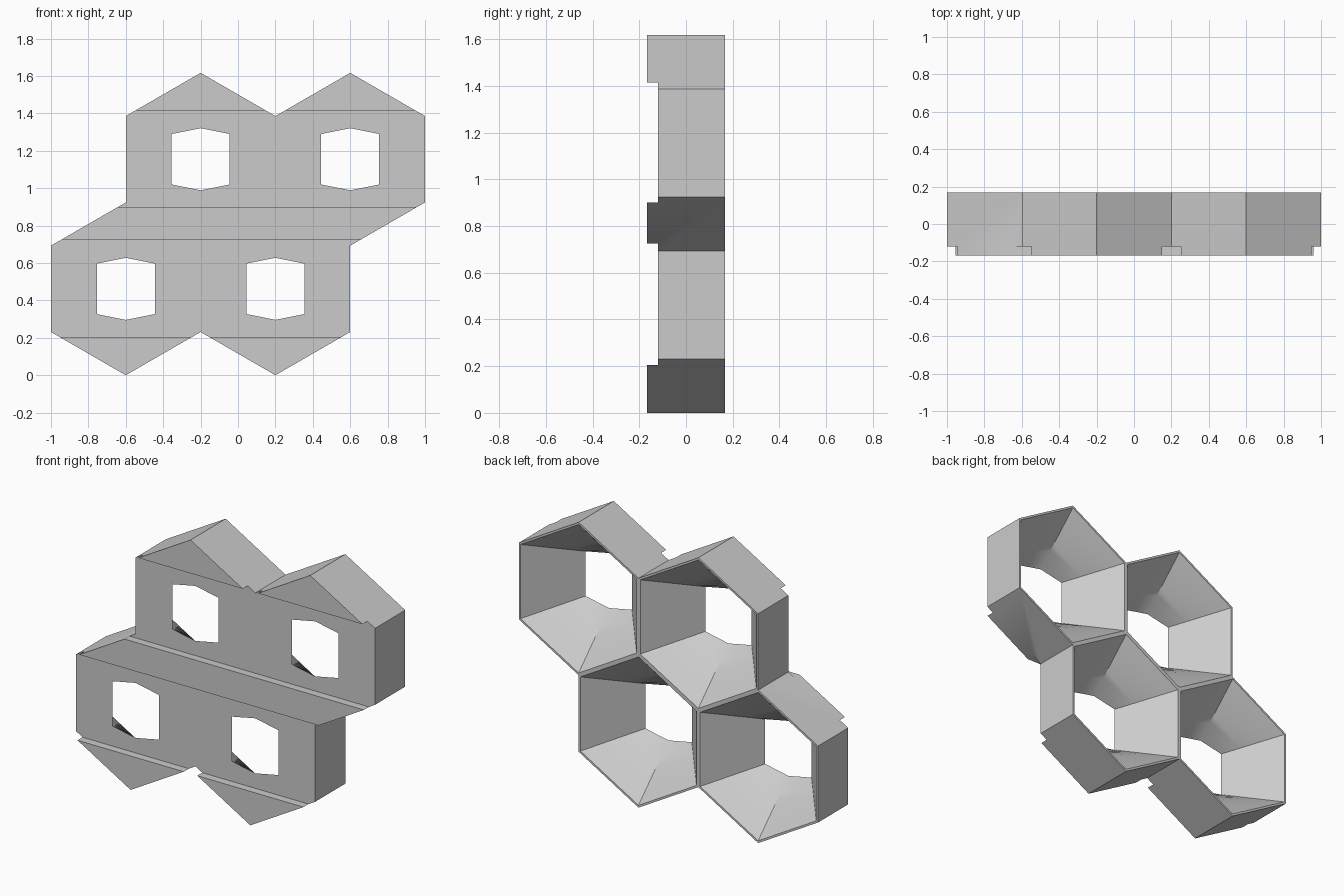
import bpy
import bmesh
import math

cube = bpy.data.objects.get("Cube")
if cube:
    bpy.data.objects.remove(cube, do_unlink=True)

R = 0.4 / math.cos(math.pi / 6)      # cell radius
BACK, FRONT, FACE = 0.168, -0.168, -0.12
RIM = 0.012                          # wall thickness at the open back
STEPS = 10

grey = bpy.data.materials.new("light grey")
grey.use_nodes = True
grey.diffuse_color = (0.6, 0.6, 0.6, 1)
grey.node_tree.nodes["Principled BSDF"].inputs["Base Color"].default_value = (0.6, 0.6, 0.6, 1)


def skin(name, rings):
    """Closed solid through a list of matching rings of points."""
    bm = bmesh.new()
    loops = [[bm.verts.new(p) for p in ring] for ring in rings]
    n = len(loops[0])
    for a, b in zip(loops, loops[1:]):
        for i in range(n):
            j = (i + 1) % n
            bm.faces.new((a[i], a[j], b[j], b[i]))
    bm.faces.new(loops[0])
    bm.faces.new(loops[-1])
    bmesh.ops.recalc_face_normals(bm, faces=bm.faces)
    if len(rings) > 2:
        bmesh.ops.triangulate(bm, faces=bm.faces)
    mesh = bpy.data.meshes.new(name)
    bm.to_mesh(mesh)
    bm.free()
    mesh.materials.append(grey)
    obj = bpy.data.objects.new(name, mesh)
    bpy.context.collection.objects.link(obj)
    return obj


def six(w, side, tip):
    """Six-sided outline with upright sides and pointed top and bottom."""
    return [(w, -side), (w, side), (0, tip), (-w, side), (-w, -side), (0, -tip)]


# Honeycomb body: outline of four joined cells
outline = [(-1, .5), (-.6, 0), (-.2, .5), (.2, 0), (.6, .5), (.6, 1.5), (1, 2), (1, 3),
           (.6, 3.5), (.2, 3), (-.2, 3.5), (-.6, 3), (-.6, 2), (-1, 1.5)]
body = skin("honeycomb_body", [[(x, y, z * R) for x, z in outline] for y in (FRONT, BACK)])

cutters = []

# Horizontal channels that leave raised bands on the front
for low, high in ((0.205, 0.725), (0.9, 1.415)):
    rings = [[(-1.2, y, low), (1.2, y, low), (1.2, y, high), (-1.2, y, high)]
             for y in (FRONT - 0.1, FACE)]
    cutters.append(skin("channel_cutter", rings))

# Funnel hollows, wide at the back and narrowing to the front hole
inner = R - RIM / math.cos(math.pi / 6)
wide = six(0.4 - RIM, inner / 2, inner)
narrow = six(0.155, 0.135, 0.166)
for cx, cz in ((-0.6, R), (0.2, R), (-0.2, 2.5 * R), (0.6, 2.5 * R)):
    rings = []
    for s in range(-1, STEPS + 2):
        t = s / STEPS if 0 <= s <= STEPS else (-0.01 if s < 0 else 1.03)
        y = BACK + (FACE - BACK) * t
        rings.append([(cx + a[0] + (b[0] - a[0]) * t, y, cz + a[1] + (b[1] - a[1]) * t)
                      for a, b in zip(wide, narrow)])
    cutters.append(skin("funnel_cutter", rings))

# Cut, then remove the helpers
bpy.ops.object.select_all(action='DESELECT')
body.select_set(True)
bpy.context.view_layer.objects.active = body
for cutter in cutters:
    cutter.hide_render = True
    mod = body.modifiers.new("cut", 'BOOLEAN')
    mod.operation = 'DIFFERENCE'
    mod.solver = 'EXACT'
    mod.object = cutter
    bpy.ops.object.modifier_apply(modifier=mod.name)
for cutter in cutters:
    bpy.data.objects.remove(cutter, do_unlink=True)

bpy.ops.object.shade_smooth_by_angle(angle=math.radians(30))
